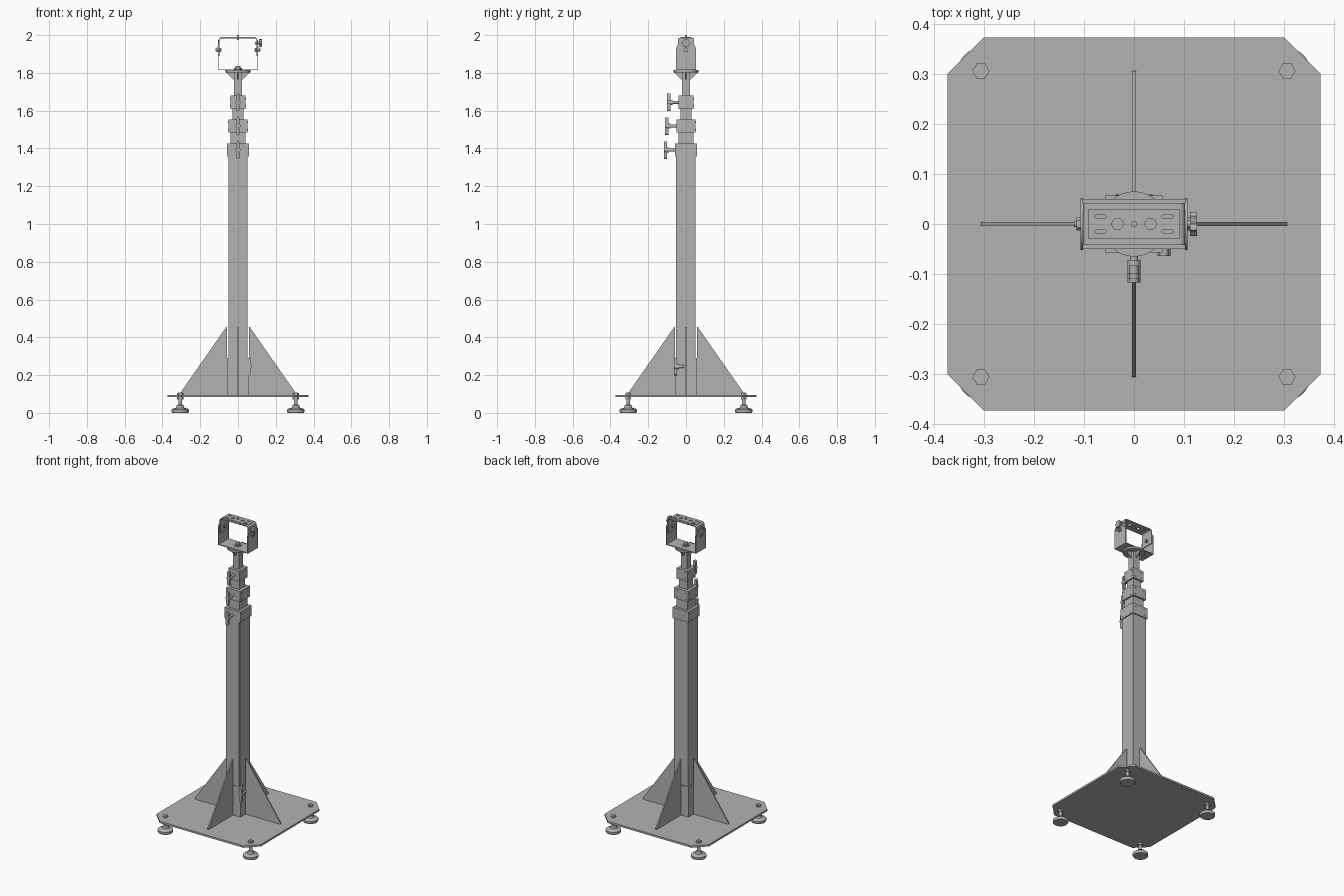
import bpy, bmesh
from math import cos, sin, pi, radians
from mathutils import Matrix

if "Cube" in bpy.data.objects:
    bpy.data.objects.remove(bpy.data.objects["Cube"])

GREY = (0.45, 0.45, 0.45, 1)
steel = bpy.data.materials.new("grey steel")
steel.use_nodes = True
steel.diffuse_color = GREY
steel.node_tree.nodes["Principled BSDF"].inputs["Base Color"].default_value = GREY

PLACE = {"x": lambda a, b, t: (t, a, b),
         "y": lambda a, b, t: (a, t, b),
         "z": lambda a, b, t: (a, b, t)}


def finish(name, bm, smooth=False):
    bmesh.ops.recalc_face_normals(bm, faces=bm.faces)
    mesh = bpy.data.meshes.new(name)
    bm.to_mesh(mesh)
    bm.free()
    mesh.materials.append(steel)
    ob = bpy.data.objects.new(name, mesh)
    bpy.context.collection.objects.link(ob)
    if smooth:
        bpy.ops.object.select_all(action="DESELECT")
        bpy.context.view_layer.objects.active = ob
        ob.select_set(True)
        bpy.ops.object.shade_smooth_by_angle(angle=radians(30))
    return ob


def prism(name, pts, axis, lo, hi, smooth=False):
    """Extrude a 2D outline along an axis."""
    bm = bmesh.new()
    ends = [[bm.verts.new(PLACE[axis](a, b, t)) for a, b in pts] for t in (lo, hi)]
    bm.faces.new(ends[0])
    bm.faces.new(ends[1])
    for i in range(len(pts)):
        j = (i + 1) % len(pts)
        bm.faces.new((ends[0][i], ends[0][j], ends[1][j], ends[1][i]))
    return finish(name, bm, smooth)


def box(name, x, y, z):
    return prism(name, [(x[0], y[0]), (x[1], y[0]), (x[1], y[1]), (x[0], y[1])], "z", *z)


def post(name, half, lo, hi):
    return box(name, (-half, half), (-half, half), (lo, hi))


def arc(a, b, r, start, end, n):
    steps = [radians(start + (end - start) * i / n) for i in range(n + 1)]
    return [(a + r * cos(t), b + r * sin(t)) for t in steps]


def rod(name, a, b, r, axis, lo, hi, n=24):
    return prism(name, arc(a, b, r, 0, 360, n)[:-1], axis, lo, hi, n > 8)


def lathe(name, profile, x, y, n=32):
    bm = bmesh.new()
    vs = [bm.verts.new((r, 0, z)) for r, z in profile]
    es = [bm.edges.new(p) for p in zip(vs, vs[1:])]
    bmesh.ops.spin(bm, geom=vs + es, cent=(0, 0, 0), axis=(0, 0, 1), angle=2 * pi, steps=n)
    bmesh.ops.remove_doubles(bm, verts=bm.verts, dist=0.0001)
    bm.transform(Matrix.Translation((x, y, 0)))
    return finish(name, bm, True)


def cut(ob, cutters):
    for c in cutters:
        mod = ob.modifiers.new("cut", "BOOLEAN")
        mod.operation, mod.object, mod.solver = "DIFFERENCE", c, "EXACT"
    bpy.context.view_layer.update()
    mesh = bpy.data.meshes.new_from_object(ob.evaluated_get(bpy.context.evaluated_depsgraph_get()))
    ob.modifiers.clear()
    ob.data = mesh
    for c in cutters:
        bpy.data.objects.remove(c)


def gussets(name, outline, half):
    """Four upright plates around the mast."""
    for i, axis in enumerate("yyxx"):
        s = 1 if i % 2 else -1
        prism(f"{name}_{i}", [(s * a, b) for a, b in outline], axis, -half, half)


def tee_handle(name, x, front, z, root):
    """Clamp screw pointing to the front, with an upright grip."""
    rod(name + "_screw", x, z, 0.008, "y", front + 0.01, root, 16)
    rod(name + "_hub", x, z, 0.013, "y", front, front + 0.028)
    grip = arc(x, z + 0.037, 0.009, 0, 180, 8) + arc(x, z - 0.037, 0.009, 180, 360, 8)
    prism(name + "_grip", grip, "y", front, front + 0.017, True)


# Base plate with clipped corners
W, C = 0.373, 0.3
prism("base_plate", [(-W, -C), (-C, -W), (C, -W), (W, -C), (W, C), (C, W), (-C, W), (-W, C)],
      "z", 0.084, 0.096)

# Levelling feet
FOOT = [(0, 0), (0.043, 0), (0.046, 0.006), (0.046, 0.017), (0.04, 0.022), (0.022, 0.027),
        (0.018, 0.04), (0.01, 0.044), (0.01, 0.108), (0, 0.108)]
for x in (-0.306, 0.306):
    for y in (-0.306, 0.306):
        lathe("levelling_foot", FOOT, x, y)
        rod("upper_nut", x, y, 0.017, "z", 0.096, 0.106, 6)
        rod("lower_nut", x, y, 0.017, "z", 0.072, 0.084, 6)

# Sleeve, gussets and telescoping mast
post("base_sleeve", 0.057, 0.096, 0.29)
gussets("base_gusset", [(0.057, 0.096), (0.306, 0.096), (0.306, 0.105), (0.062, 0.455), (0.057, 0.455)], 0.004)
post("outer_mast", 0.05, 0.29, 1.36)
box("mast_cover_strip", (-0.045, 0.045), (-0.054, -0.05), (0.29, 1.36))
post("second_mast", 0.04, 1.36, 1.49)
post("third_mast", 0.03, 1.49, 1.62)
post("inner_mast", 0.022, 1.62, 1.805)

# Clamp collars with screws and bolt heads
for half, lo, front in ((0.057, 1.357, -0.117), (0.05, 1.484, -0.11), (0.04, 1.61, -0.1)):
    post("clamp_collar", half, lo, lo + 0.069)
    tee_handle("collar_handle", 0, front, lo + 0.034, -half)
    for a in (-0.6 * half, 0.6 * half):
        for z in (lo + 0.015, lo + 0.054):
            rod("collar_bolt", a, z, 0.004, "y", half, half + 0.002, 10)
            for s in (-1, 1):
                rod("collar_bolt", a, z, 0.004, "x", s * half, s * (half + 0.002), 10)

# Lock handle on the sleeve
tee_handle("sleeve_handle", 0.06, -0.064, 0.245, -0.01)

# Head flange
lathe("head_flange", [(0, 1.803), (0.065, 1.803), (0.065, 1.814), (0, 1.814)], 0, 0, 48)
gussets("head_gusset", [(0.022, 1.765), (0.026, 1.765), (0.063, 1.803), (0.022, 1.803)], 0.003)
rod("centre_bolt", 0, 0, 0.022, "z", 1.818, 1.827, 6)
rod("centre_bolt_end", 0, 0, 0.012, "z", 1.827, 1.836)


def slot(a, b, half, r):
    return arc(a + half, b, r, -90, 90, 8) + arc(a - half, b, r, 90, 270, 8)


# Lower yoke: floor and two domed, slotted arms
PIVOT = 1.922
box("yoke_floor", (-0.105, 0.105), (-0.05, 0.05), (1.814, 1.819))
for s in (-1, 1):
    dome = [(-0.052, 1.814), (0.052, 1.814)] + arc(0, PIVOT, 0.052, 0, 180, 24)
    arm = prism("yoke_arm", dome, "x", s * 0.102, s * 0.107)
    curve = arc(0, PIVOT, 0.041, 10, 170, 20) + arc(0, PIVOT, 0.033, 170, 10, 20)
    cut(arm, [prism("slot_cutter", curve, "x", s * 0.09, s * 0.12)])
    rod("pivot_bolt", 0, PIVOT, 0.006, "x", s * 0.088, s * 0.12, 16)
    rod("pivot_nut", 0, PIVOT, 0.013, "x", s * 0.107, s * 0.115, 6)
    rod("pivot_inner_nut", 0, PIVOT, 0.012, "x", s * 0.09, s * 0.098, 6)

# Upper tilting bracket
TOP, R = 1.986, 0.012
outer = arc(0.102 - R, TOP - R, R, 0, 90, 6) + arc(-0.102 + R, TOP - R, R, 90, 180, 6)
inner = arc(-0.102 + R, TOP - R, R - 0.005, 180, 90, 6) + arc(0.102 - R, TOP - R, R - 0.005, 90, 0, 6)
bracket = prism("tilt_bracket",
                outer + [(-0.102, 1.89), (-0.097, 1.89)] + inner + [(0.097, 1.89), (0.102, 1.89)],
                "y", -0.042, 0.042)
pad = box("top_pad", (-0.092, 0.092), (-0.029, 0.029), (TOP, TOP + 0.003))
for ob in (bracket, pad):
    holes = [prism("hole_cutter", slot(x, y, 0.007, 0.004), "z", 1.96, 2.01)
             for x in (-0.067, 0.067) for y in (-0.015, 0.015)]
    holes += [rod("hole_cutter", x, 0, 0.011, "z", 1.96, 2.01) for x in (-0.033, 0.033)]
    cut(ob, holes)
rod("top_pin", 0, 0, 0.006, "z", 1.975, 2.0, 16)

# Lobed tilt lock knob
KNOB = 1.957
rod("tilt_knob_screw", 0, KNOB, 0.007, "x", 0.09, 0.112, 16)
lobes = [(r * cos(i * pi / 18), KNOB + r * sin(i * pi / 18))
         for i in range(36) for r in [0.021 + 0.003 * cos(i * pi / 3)]]
prism("tilt_knob", lobes, "x", 0.112, 0.126, True)
